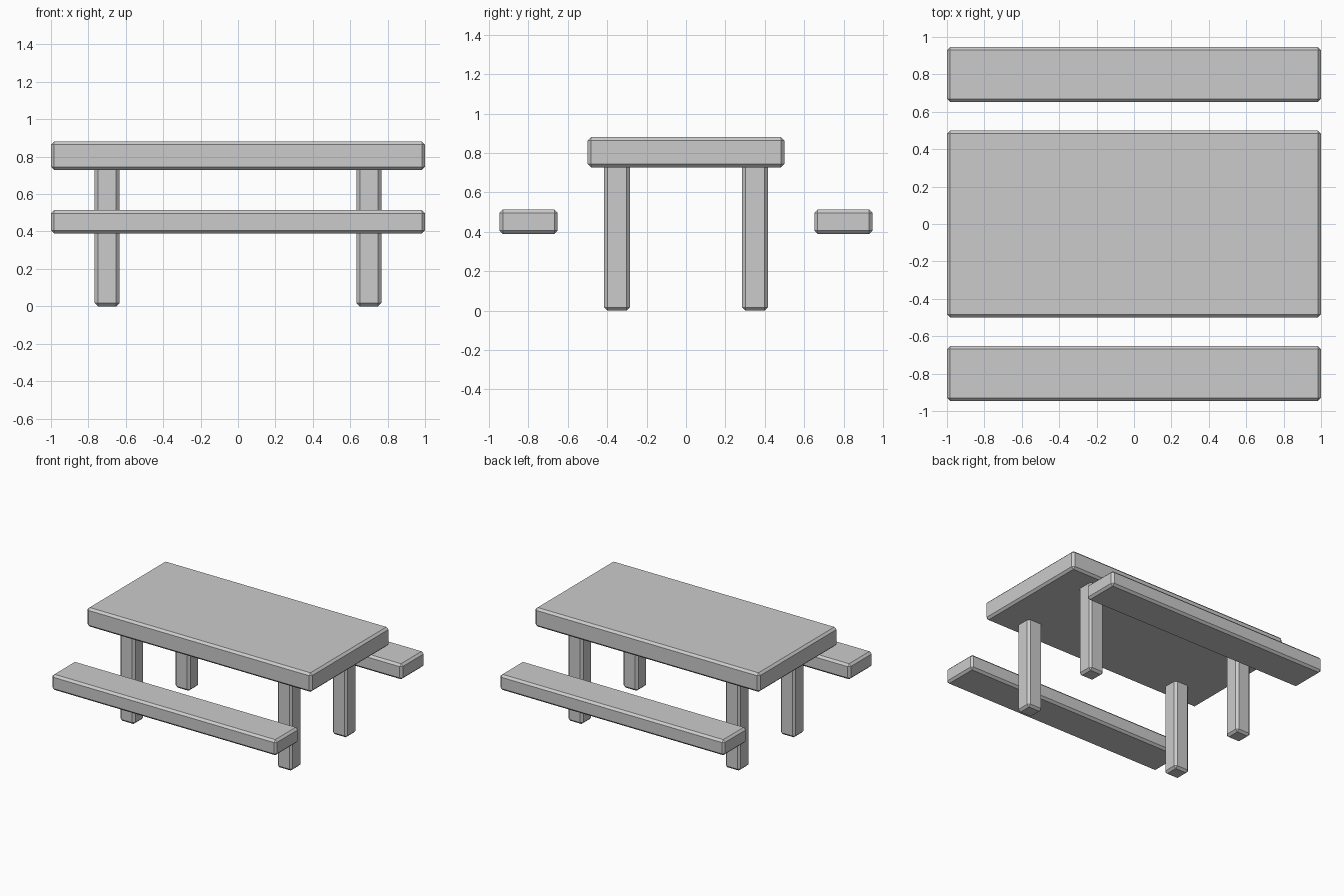
import bpy

if "Cube" in bpy.data.objects:
    bpy.data.objects.remove(bpy.data.objects["Cube"])

grey = bpy.data.materials.new("light_grey")
grey.diffuse_color = (0.6, 0.6, 0.6, 1)
grey.use_nodes = True
grey.node_tree.nodes["Principled BSDF"].inputs["Base Color"].default_value = grey.diffuse_color


def block(name, x, y, z, bevel=0.017):
    """Chamfered box spanning the given (min, max) ranges."""
    spans = (x, y, z)
    bpy.ops.mesh.primitive_cube_add(size=1, location=[(a + b) / 2 for a, b in spans])
    ob = bpy.context.object
    ob.name = name
    ob.scale = [b - a for a, b in spans]
    bpy.ops.object.transform_apply(location=False, rotation=False, scale=True)
    mod = ob.modifiers.new("chamfer", 'BEVEL')
    mod.width = bevel
    mod.segments = 1
    ob.data.materials.append(grey)
    return ob


# Thick tabletop
block("tabletop", (-1, 1), (-0.5, 0.5), (0.728, 0.881))

# Free-standing bench planks in front and behind
block("front_bench", (-1, 1), (-0.947, -0.652), (0.389, 0.514))
block("back_bench", (-1, 1), (0.652, 0.947), (0.389, 0.514))

# Four square legs, tops sunk into the tabletop
W = 0.066
for side, cx in (("left", -0.7), ("right", 0.7)):
    for end, cy in (("front", -0.35), ("back", 0.35)):
        block(f"{end}_{side}_leg", (cx - W, cx + W), (cy - W, cy + W), (0, 0.76))
